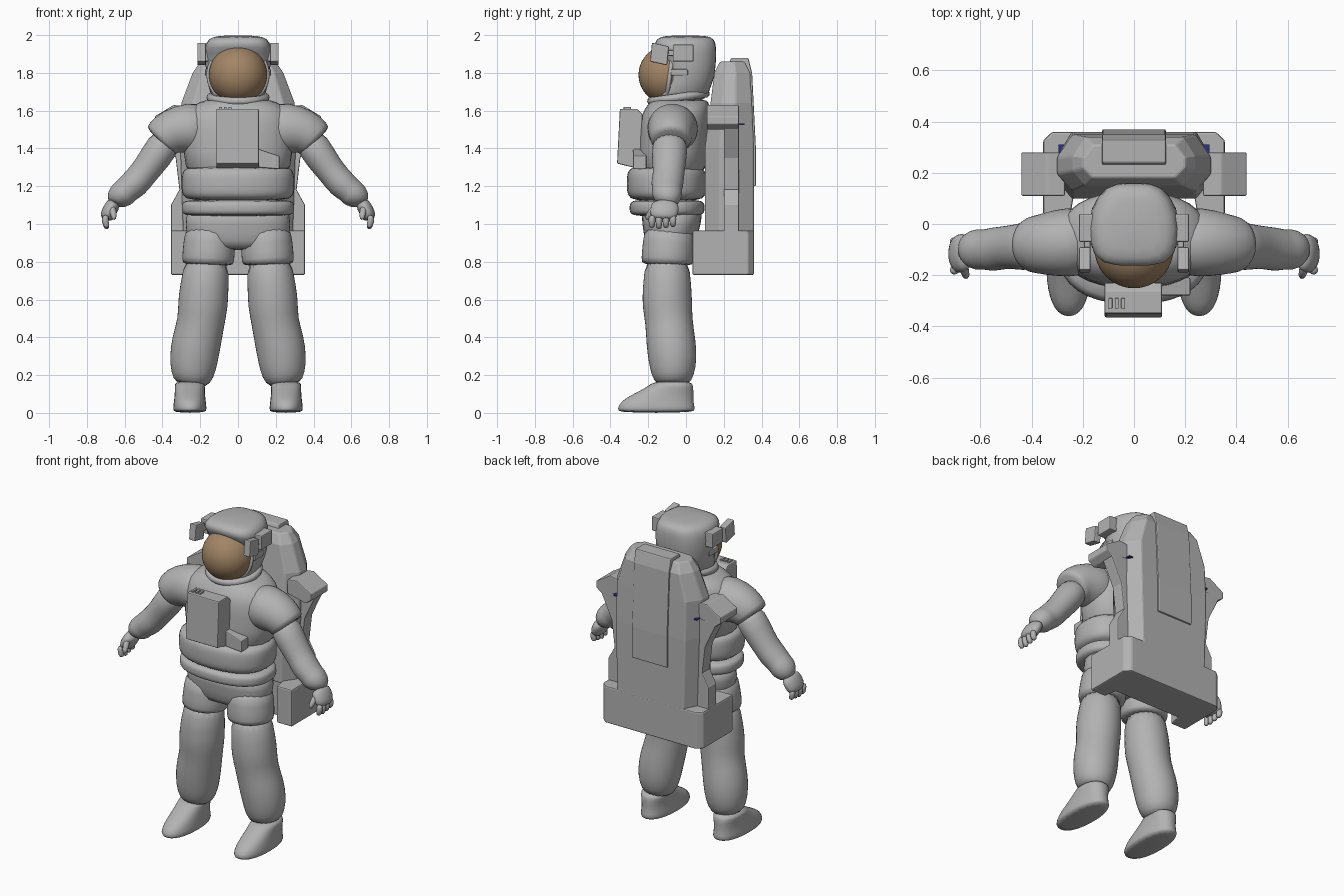
import bpy, bmesh
from math import sin, cos, pi, radians
from mathutils import Vector

if "Cube" in bpy.data.objects:
    bpy.data.objects.remove(bpy.data.objects["Cube"], do_unlink=True)


def material(name, *rgb):
    mat = bpy.data.materials.new(name)
    mat.use_nodes = True
    mat.diffuse_color = (*rgb, 1)
    mat.node_tree.nodes["Principled BSDF"].inputs["Base Color"].default_value = (*rgb, 1)
    return mat


SUIT = material("suit grey", .45, .45, .45)
VISOR = material("visor bronze", .36, .235, .13)
BLUE = material("marker blue", .03, .03, .25)


def skin(name, rings, mat=SUIT, mirror=False, smooth=True, bevel=0):
    """Join matching rings of points into a closed solid."""
    bm = bmesh.new()
    loops = [[bm.verts.new(point) for point in ring] for ring in rings]
    count = len(loops[0])
    for low, high in zip(loops, loops[1:]):
        for i in range(count):
            j = (i + 1) % count
            bm.faces.new((low[i], low[j], high[j], high[i]))
    bm.faces.new(loops[0])
    bm.faces.new(loops[-1])
    bmesh.ops.recalc_face_normals(bm, faces=bm.faces)
    mesh = bpy.data.meshes.new(name)
    bm.to_mesh(mesh)
    bm.free()
    mesh.materials.append(mat)
    ob = bpy.data.objects.new(name, mesh)
    bpy.context.collection.objects.link(ob)
    if mirror:
        ob.modifiers.new("Mirror", 'MIRROR').use_mirror_merge = False
    if bevel:
        edge = ob.modifiers.new("Bevel", 'BEVEL')
        edge.width, edge.segments = bevel, 2
    if smooth:
        subdivision = ob.modifiers.new("Subdivision", 'SUBSURF')
        subdivision.levels = subdivision.render_levels = 1
        mesh.polygons.foreach_set("use_smooth", [True] * len(mesh.polygons))


def rounded(power=2.0, count=20):
    """Unit superellipse outline."""
    outline = []
    for i in range(count):
        c, s = cos(2 * pi * i / count), sin(2 * pi * i / count)
        size = (abs(c) ** power + abs(s) ** power) ** (-1 / power)
        outline.append((c * size, s * size))
    return outline


def both(half):
    """Complete a right-hand half outline with its reflection."""
    return half + [(-u, v) for u, v in reversed(half)]


def stack(name, outline, layers, x=0, **options):
    """Horizontal sections given as (height, half width, front, back)."""
    skin(name, [[(x + width * u, (front + back) / 2 + (back - front) / 2 * v, z) for u, v in outline]
                for z, width, front, back in layers], **options)


def cushion(name, low, high, width, front, back, inset=.03):
    """Padded band around the body."""
    layers = []
    for i in range(7):
        t = i / 6
        trim = inset * (2 * t - 1) ** 4
        layers.append((low + (high - low) * t, width - trim, front + trim, back - trim))
    stack(name, rounded(2.5), layers)


def tube(name, path, depth=1.0, sides=20):
    """Mirrored limb through (x, y, z, radius) stations, square to its own path."""
    centres = [Vector(station[:3]) for station in path]
    rings = []
    for i, centre in enumerate(centres):
        along = (centres[min(i + 1, len(path) - 1)] - centres[max(i - 1, 0)]).normalized()
        across = along.cross(Vector((0, 1, 0))).normalized()
        side = across.cross(along)
        radius = path[i][3]
        rings.append([centre + across * radius * u + side * radius * depth * v
                      for u, v in rounded(count=sides)])
    skin(name, rings, mirror=True)


def prism(name, profile, axis, start, end, bevel=.006, **options):
    """Extrude a (y, z) profile along x, or an (x, z) profile along y."""
    rings = [[(d, p, z) if axis == 'x' else (p, d, z) for p, z in profile] for d in (start, end)]
    skin(name, rings, smooth=False, bevel=bevel, **options)


def box(name, x, y, z, **options):
    prism(name, [(y[0], z[0]), (y[1], z[0]), (y[1], z[1]), (y[0], z[1])], 'x', *x, **options)


def torus(name, location, major, minor, tilt):
    bpy.ops.mesh.primitive_torus_add(major_radius=major, minor_radius=minor, major_segments=40,
                                     minor_segments=10, location=location, rotation=(radians(tilt), 0, 0))
    bpy.context.object.name = name
    bpy.context.object.data.materials.append(SUIT)
    bpy.ops.object.shade_smooth()


# Torso: pelvis, belt, jacket hem, jacket
stack("pelvis", rounded(2.5), [(.86, .2, -.19, .03), (.9, .27, -.22, .05), (1, .28, -.23, .08), (1.1, .28, -.25, .1)])
cushion("belt", 1.04, 1.13, .3, -.3, .1)
cushion("jacket_hem", 1.12, 1.31, .3, -.315, .11)
stack("jacket", rounded(2.5), [
    (1.2, .28, -.27, .1), (1.4, .29, -.25, .12), (1.55, .3, -.25, .13), (1.61, .27, -.22, .13),
    (1.65, .2, -.19, .12), (1.66, .15, -.17, .1)])

# Shorts, legs and boots
tube("shorts", [(.15, -.09, 1, .13), (.15, -.09, .9, .14), (.16, -.1, .8, .14), (.16, -.1, .78, .135)])
tube("legs", [(.16, -.1, .85, .12), (.18, -.1, .65, .13), (.185, -.1, .58, .135), (.195, -.09, .48, .125),
              (.22, -.08, .38, .133), (.235, -.07, .28, .13), (.24, -.07, .2, .115), (.25, -.07, .14, .085)])
stack("boots", rounded(2.4), [
    (0, .085, -.36, .045), (.02, .09, -.365, .05), (.06, .085, -.35, .04), (.1, .08, -.28, .04),
    (.14, .08, -.2, .04), (.17, .08, -.17, .03)], x=.255, mirror=True)

# Sleeves and arms with wrist cuffs
tube("sleeves", [(.15, -.07, 1.5, .13), (.26, -.07, 1.51, .14), (.36, -.08, 1.49, .12), (.4, -.08, 1.45, .11),
                 (.415, -.08, 1.435, .1)])
tube("arms", [(.36, -.08, 1.47, .09), (.44, -.09, 1.35, .085), (.5, -.09, 1.27, .075), (.55, -.1, 1.21, .08),
              (.59, -.1, 1.18, .07), (.61, -.1, 1.16, .075), (.64, -.1, 1.13, .065), (.65, -.11, 1.1, .04)], depth=1.1)

# Gloves
tube("palms", [(.65, -.11, 1.12, .035), (.67, -.11, 1.09, .04), (.69, -.12, 1.05, .04), (.7, -.12, 1.02, .03)], depth=1.9)
for i, finger in enumerate(("index", "middle", "ring", "little")):
    y = -.18 + .037 * i
    tube(finger + "_fingers", [(.7, y, 1.05, .02), (.705, y, 1.01, .02), (.69, y, .97 + .007 * abs(i - 1), .015)], sides=8)
tube("thumbs", [(.67, -.15, 1.1, .02), (.66, -.19, 1.06, .02), (.655, -.21, 1.02, .013)], sides=8)

# Helmet shell, neck ring, visor and its rim
stack("helmet", both([(0, -1), (.8, -1), (1, -.5), (1, .3), (.6, 1), (.1, 1)]), [
    (1.64, .13, -.17, .1), (1.7, .15, -.14, .12), (1.77, .17, -.1, .15), (1.87, .175, -.1, .16),
    (1.94, .18, -.17, .16), (1.98, .16, -.16, .15), (2, .11, -.11, .11)])
torus("neck_ring", (0, -.04, 1.67), .145, .022, 8)
torus("visor_rim", (0, -.085, 1.79), .155, .012, 82)
bpy.ops.mesh.primitive_uv_sphere_add(segments=48, ring_count=32, radius=.154, location=(0, -.097, 1.79))
bpy.context.object.name = "visor"
bpy.context.object.data.materials.append(VISOR)
bpy.ops.object.shade_smooth()

# Helmet lamps and visor latches
prism("front_lamps", [(-.19, 1.86), (-.1, 1.84), (-.09, 1.94), (-.18, 1.96)], 'x', .17, .215, mirror=True)
box("lamp_arms", (.17, .195), (-.11, -.05), (1.89, 1.92), mirror=True)
box("side_lamps", (.155, .215), (-.07, .04), (1.86, 1.95), mirror=True)
box("latches", (.14, .175), (-.08, .01), (1.785, 1.82), mirror=True)

# Chest control pack with its strap and switches
prism("chest_pack", [(-.365, 1.32), (-.24, 1.29), (-.23, 1.58), (-.26, 1.61), (-.35, 1.61)], 'x', -.115, .11)
prism("chest_strap", [(.1, 1.3), (.22, 1.29), (.22, 1.36), (.1, 1.4)], 'y', -.28, -.21)
for i in range(3):
    x = -.1 + .025 * i
    box("chest_switch", (x, x + .015), (-.33, -.29), (1.6, 1.62), bevel=.002)

# Life support pack
stack("backpack", both([(.8, -1), (1, -.4), (1, .2), (.8, 1)]), [
    (.95, .29, .1, .36), (1.4, .305, .1, .36), (1.64, .3, .13, .35), (1.8, .24, .15, .34),
    (1.86, .2, .18, .31)], smooth=False, bevel=.008)
prism("back_panel", [(.22, 1.83), (.24, 1.88), (.33, 1.88), (.35, 1.8), (.37, 1.4), (.37, 1.2), (.3, 1.2)],
      'x', -.125, .125)
stack("pack_base", both([(.66, -.5), (.7, -1), (1, -1), (1, .8), (.9, 1)]),
      [(.73, .355, .035, .36), (.965, .355, .035, .36)], smooth=False, bevel=.008)

# Folding side supports and small markers on the pack
prism("support_heads", [(.27, 1.62), (.34, 1.63), (.44, 1.57), (.44, 1.53), (.4, 1.5), (.27, 1.53)],
      'y', .11, .28, mirror=True)
prism("support_struts", [(.27, 1.53), (.41, 1.52), (.33, 1.35), (.31, 1.18), (.27, 1.18)], 'y', .2, .28, mirror=True)
prism("support_feet", [(.26, .95), (.355, .95), (.355, 1.1), (.3, 1.2), (.26, 1.2)], 'y', .2, .28, mirror=True)
box("markers", (.25, .296), (.28, .31), (1.525, 1.533), mat=BLUE, mirror=True, bevel=0)
